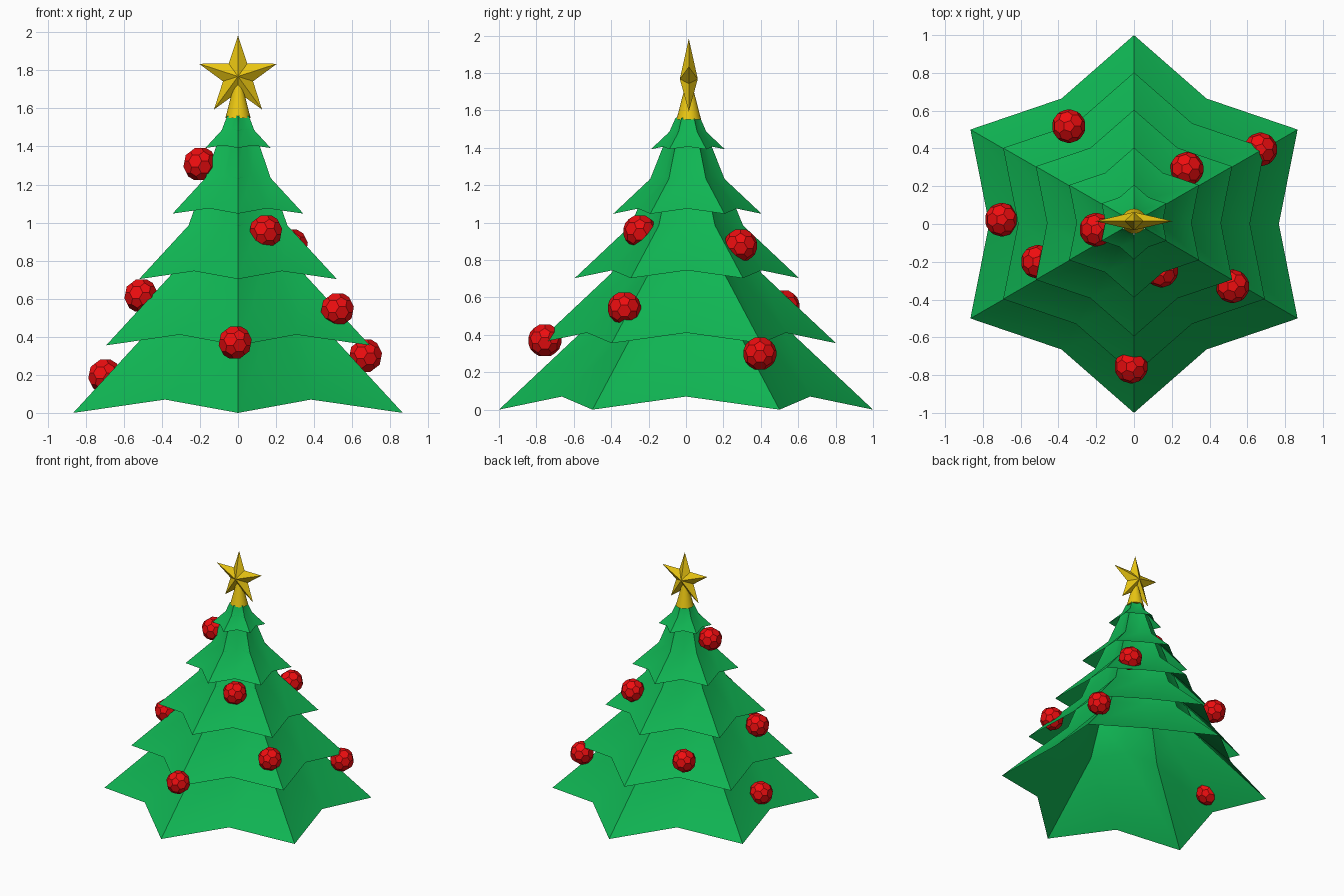
import bpy, bmesh
from math import sin, cos, pi
from mathutils import Vector

if "Cube" in bpy.data.objects:
    bpy.data.objects.remove(bpy.data.objects["Cube"])


def material(name, rgb):
    m = bpy.data.materials.new(name)
    m.diffuse_color = (*rgb, 1)
    m.use_nodes = True
    m.node_tree.nodes["Principled BSDF"].inputs["Base Color"].default_value = m.diffuse_color
    return m


GREEN = material("green", (0.005, 0.465, 0.087))
RED = material("red", (0.86, 0.004, 0.005))
GOLD = material("gold", (0.83, 0.57, 0.006))


def finish(bm, name, mat, loc=(0, 0, 0), smooth=False):
    mesh = bpy.data.meshes.new(name)
    bm.to_mesh(mesh)
    bm.free()
    mesh.materials.append(mat)
    ob = bpy.data.objects.new(name, mesh)
    ob.location = loc
    bpy.context.collection.objects.link(ob)
    if smooth:
        bpy.ops.object.select_all(action='DESELECT')
        ob.select_set(True)
        bpy.context.view_layer.objects.active = ob
        bpy.ops.object.shade_smooth_by_angle(angle=pi / 6)
    return ob


# Branch tiers: hollow six-pointed skirts that flare from a tapering core
def star_ring(bm, r, z, depth):
    ring = []
    for i in range(12):
        a = pi / 2 + i * pi / 6
        valley = i % 2
        rr = r * (depth if valley else 1)
        ring.append(bm.verts.new((rr * cos(a), rr * sin(a), z + (0.07 * r if valley else 0))))
    return ring


rims = [(1.0, 0.0), (0.8, 0.355), (0.6, 0.703), (0.397, 1.047), (0.198, 1.392)]
bends = [(r / 2, z + 0.47 * r) for r, z in rims] + [(0.066, 1.56)]
for k, rim in enumerate(rims):
    bm = bmesh.new()
    rings = [star_ring(bm, *rim, 0.767), star_ring(bm, *bends[k], 0.72),
             star_ring(bm, *bends[k + 1], 0.70)]
    for lo, hi in zip(rings, rings[1:]):
        for i in range(12):
            j = (i + 1) % 12
            bm.faces.new((lo[i], lo[j], hi[j], hi[i]))
    finish(bm, f"branch_tier_{k + 1}", GREEN, (0, 0.0025 * k, 0), True)

# Gold cone holding the star
bm = bmesh.new()
bmesh.ops.create_cone(bm, cap_ends=True, segments=24, radius1=0.066, radius2=0.012, depth=0.21)
finish(bm, "star_holder", GOLD, (0, 0.015, 1.655), True)

# Five-pointed faceted star
bm = bmesh.new()
outline = []
for i in range(10):
    a = pi / 2 + i * pi / 5
    r = 0.083 if i % 2 else 0.215
    outline.append(bm.verts.new((r * cos(a), 0, r * sin(a))))
for y in (-0.048, 0.048):
    hub = bm.verts.new((0, y, 0))
    for i in range(10):
        bm.faces.new((outline[i], outline[(i + 1) % 10], hub))
bmesh.ops.recalc_face_normals(bm, faces=bm.faces)
finish(bm, "top_star", GOLD, (0, 0.015, 1.768))


# Baubles: truncated icosahedra
def bauble(name, loc, radius=0.09):
    src = bmesh.new()
    bmesh.ops.create_icosphere(src, subdivisions=1, radius=1)
    bm = bmesh.new()
    for e in src.edges:
        a, b = (v.co for v in e.verts)
        for t in (1 / 3, 2 / 3):
            bm.verts.new(a.lerp(b, t).normalized() * radius)
    src.free()
    bmesh.ops.convex_hull(bm, input=bm.verts)
    bmesh.ops.dissolve_limit(bm, angle_limit=0.05, verts=bm.verts, edges=bm.edges)
    bmesh.ops.recalc_face_normals(bm, faces=bm.faces)
    finish(bm, name, RED, loc)


spots = [(-0.20, -0.03, 1.308), (0.145, -0.247, 0.953), (0.28, 0.292, 0.878),
         (-0.51, -0.20, 0.617), (0.522, -0.33, 0.543), (-0.015, -0.755, 0.37),
         (0.67, 0.395, 0.30), (-0.70, 0.023, 0.195), (-0.345, 0.518, 0.553)]
for n, p in enumerate(spots):
    bauble(f"bauble_{n + 1}", p)
